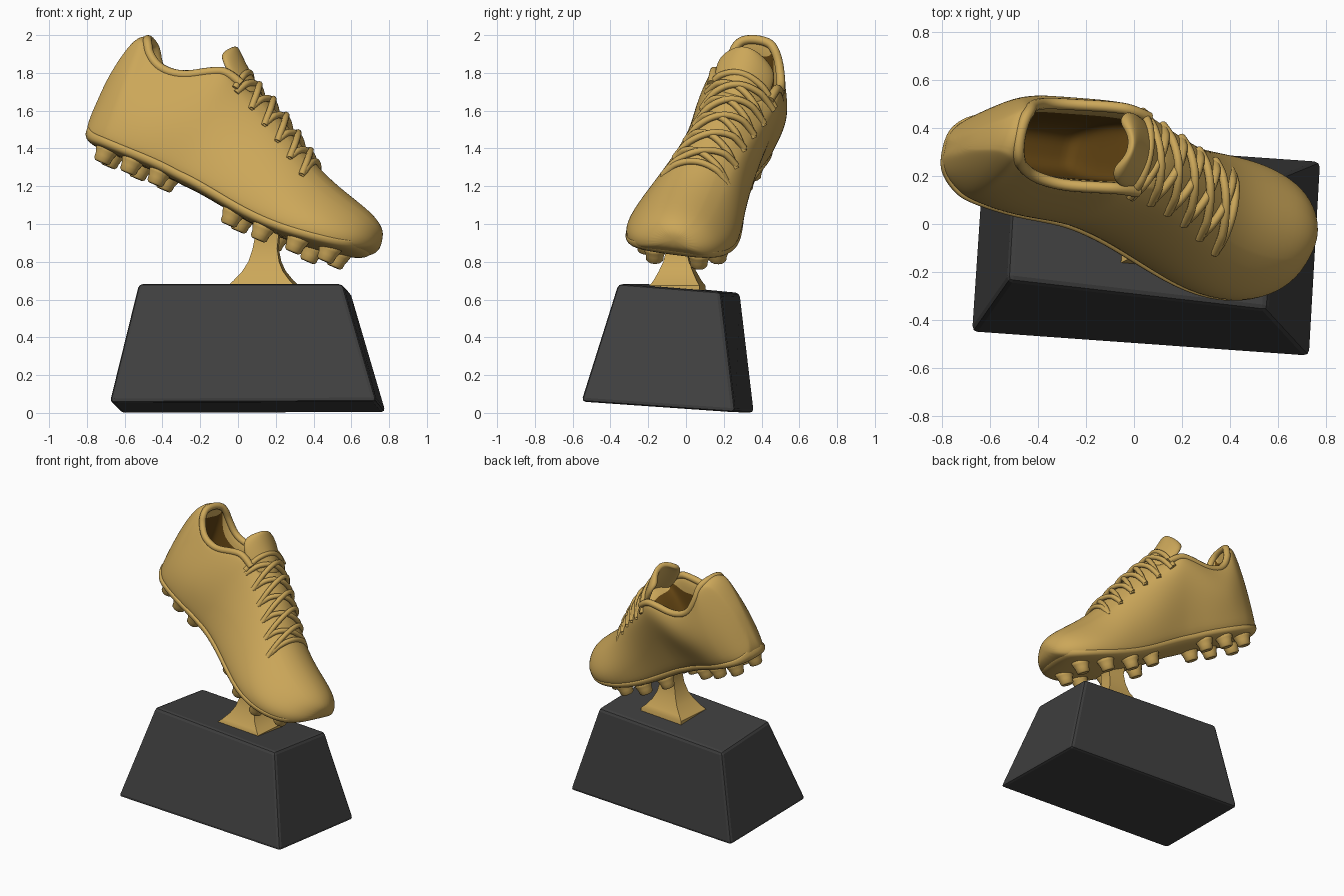
import bpy, bmesh, math
from mathutils import Vector, Matrix

if "Cube" in bpy.data.objects:
    bpy.data.objects.remove(bpy.data.objects["Cube"])


def material(name, rgb):
    m = bpy.data.materials.new(name)
    m.diffuse_color = (*rgb, 1)
    m.use_nodes = True
    m.node_tree.nodes["Principled BSDF"].inputs["Base Color"].default_value = m.diffuse_color
    return m


GOLD = material("gold", (0.60, 0.385, 0.1))
BROWN = material("dark brown lining", (0.12, 0.056, 0.006))
BLACK = material("black stone", (0.05, 0.05, 0.05))

# Boot frame: s = heel to toe, w = sideways, h = up from the sole
ROT = (Matrix.Rotation(math.radians(-15), 3, 'Z') @ Matrix.Rotation(math.radians(22), 3, 'Y')
       @ Matrix.Rotation(math.radians(-8), 3, 'X'))
ORIGIN = Vector((-0.77, 0.29, 1.42))


def L(s, w, h):
    return ORIGIN + ROT @ Vector((s, w, h))


def finish(name, bm, mat, subsurf=0, smooth=True):
    bmesh.ops.recalc_face_normals(bm, faces=bm.faces)
    me = bpy.data.meshes.new(name)
    bm.to_mesh(me)
    bm.free()
    ob = bpy.data.objects.new(name, me)
    bpy.context.collection.objects.link(ob)
    me.materials.append(mat)
    for p in me.polygons:
        p.use_smooth = smooth
    if subsurf:
        mod = ob.modifiers.new("smooth", 'SUBSURF')
        mod.levels = mod.render_levels = subsurf
    return ob


def loft(rings, closed=True, caps=True, paint=None):
    bm = bmesh.new()
    vs = [[bm.verts.new(p) for p in r] for r in rings]
    n = len(rings[0])
    for k in range(len(vs) - 1):
        a, b = vs[k], vs[k + 1]
        for i in range(n if closed else n - 1):
            j = (i + 1) % n
            f = bm.faces.new((a[i], a[j], b[j], b[i]))
            if paint and paint(k, i):
                f.material_index = 1
    if caps:
        bm.faces.new(vs[0])
        bm.faces.new(vs[-1])
    return bm


def tube(name, pts, radius):
    cu = bpy.data.curves.new(name, 'CURVE')
    cu.dimensions = '3D'
    cu.bevel_depth, cu.bevel_resolution, cu.resolution_u = radius, 3, 5
    cu.use_fill_caps = True
    sp = cu.splines.new('NURBS')
    sp.points.add(len(pts) - 1)
    for p, q in zip(sp.points, pts):
        p.co = (*q, 1)
    sp.order_u, sp.use_endpoint_u = 3, True
    ob = bpy.data.objects.new(name, cu)
    bpy.context.collection.objects.link(ob)
    cu.materials.append(GOLD)
    return ob


# Boot stations: s, sole height, near edge, far edge, top centre, top half width, rim height, crest height
ST = [
    (-.07, .14, -.015, .035, .02, .025, .31, .34),
    (-.056, .06, -.045, .06, .035, .045, .43, .46),
    (-.028, .02, -.085, .105, .055, .06, .57, .60),
    (.015, .01, -.12, .145, .07, .09, .62, .65),
    (.06, .01, -.147, .17, .08, .12, .59, .64),
    (.10, .01, -.16, .185, .085, .14, .555, .75),
    (.19, .01, -.17, .20, .09, .175, .505, .75),
    (.32, .012, -.175, .195, .10, .19, .515, .75),
    (.45, .01, -.165, .185, .12, .19, .60, .80),
    (.53, 0, -.16, .185, .13, .185, .635, .80),
    (.60, 0, -.16, .185, .13, .175, .58, .68),
    (.76, -.02, -.18, .20, .115, .155, .50, .60),
    (.96, -.05, -.23, .235, .07, .15, .395, .475),
    (1.18, -.055, -.285, .275, .02, .17, .27, .345),
    (1.38, -.03, -.28, .28, .01, .18, .215, .285),
    (1.53, 0, -.215, .235, .02, .155, .19, .245),
    (1.605, .04, -.135, .175, .025, .105, .165, .205),
    (1.64, .085, -.05, .115, .035, .05, .14, .16),
]


def is_open(s):
    return .08 < s < .55


def far_drop(s):
    """The collar is lower on the inner side of the foot."""
    return .055 * max(0, min(1, (s - .06) / .13, (.9 - s) / .25))


def station(s):
    for a, b in zip(ST, ST[1:]):
        if a[0] <= s <= b[0]:
            t = (s - a[0]) / (b[0] - a[0])
            return [x + (y - x) * t for x, y in zip(a, b)]


US = [-1, -.85, -.72, -.65, -.4, 0, .4, .65, .72, .85, 1]
DIP = [0, 0, .15, .7, 1, 1, 1, .7, .15, 0, 0]


def side(row, sign):
    s, hs, cl, cr, wt, rw, hr, ht = row
    w0 = cl if sign < 0 else cr
    # the inner side of the foot bulges more behind the ball
    inner = sign > 0 and s < .9
    bulge, rise = (.24, .42) if inner else (.13, .32)
    drop = far_drop(s) if sign > 0 else 0
    pts = [Vector((w0, hs)), Vector((w0 + sign * bulge * (cr - cl), hs + rise * (hr - hs))),
           Vector((wt + sign * 1.35 * rw, hr - drop - .7 * (ht - hr))), Vector((wt + sign * rw, hr - drop))]
    out = []
    for t in (0, .15, .35, .55, .75, .9):
        k = 1 - t
        out.append(pts[0] * k**3 + pts[1] * 3 * k * k * t + pts[2] * 3 * k * t * t + pts[3] * t**3)
    return out


def section(row):
    s, hs, cl, cr, wt, rw, hr, ht = row
    ring = [(p.x, p.y) for p in side(row, -1)]
    for u, d in zip(US, DIP):
        rim = hr - far_drop(s) * (1 + u) / 2
        h = rim + (hs + .1 - rim) * d if is_open(s) else rim + (ht - hr) * (1 - u * u)
        ring.append((wt + u * rw, h))
    ring += [(p.x, p.y) for p in reversed(side(row, 1))]
    ring += [(cr + (cl - cr) * k, hs) for k in (.25, .5, .75)]
    return [L(s, w, h) for w, h in ring]


# Boot upper with the hollow collar, lined in brown
upper = finish("boot_upper", loft([section(r) for r in ST], paint=lambda k, i: 4 <= k <= 9 and 8 <= i <= 13), GOLD, 2)
upper.data.materials.append(BROWN)

# Outsole slab
rings = []
for s, hs, cl, cr, *_ in ST[1:-1]:
    hs = min(hs, .045)
    e = .008 + .025 * (cr - cl)
    rings.append([L(s, w, h) for w, h in (
        (cl - e * .6, hs + .05), (cl - e, hs + .035), (cl - e * .8, hs + .005), (cl + .03, hs - .015),
        (cr - .03, hs - .015), (cr + e * .8, hs + .005), (cr + e, hs + .035), (cr + e * .6, hs + .05))])
finish("outsole", loft(rings), GOLD, 2)

# Padded collar rim
collar = [r for r in ST if is_open(r[0])]
near = [L(r[0], r[4] - .92 * r[5], r[6]) for r in reversed(collar)]
far = [L(r[0], r[4] + .92 * r[5], r[6] - far_drop(r[0])) for r in collar]
heel = [L(.07, -.03, .6), L(.045, .005, .625), L(.035, .075, .632), L(.045, .145, .625), L(.07, .18, .6)]
front_near, front_far = L(.62, -.03, .60), L(.62, .29, .55)
tube("collar_rim", [front_near] + near + heel + far + [front_far], .024)

# Tongue
rows = []
for s, h, half in ((.72, .58, .11), (.61, .66, .15), (.54, .715, .16), (.495, .757, .145), (.475, .77, .10)):
    rows.append([L(s - .03 * u * u, .125 + u * half, h - .09 * u * u - .02 * u) for u in (-1, -.6, -.2, .2, .6, 1)])
tongue = finish("tongue", loft(rows, closed=False, caps=False), GOLD)
mod = tongue.modifiers.new("thickness", 'SOLIDIFY')
mod.thickness, mod.offset = .04, 0
mod = tongue.modifiers.new("smooth", 'SUBSURF')
mod.levels = mod.render_levels = 2


# Laces
def on_top(s, u, lift):
    r = station(s)
    h = r[6] - far_drop(s) * (1 + u) / 2 + (r[7] - r[6]) * (1 - u * u)
    return L(s, r[4] + u * r[5], h + lift)


def lace(name, s0, s1, flip, lift):
    pts = []
    for i in range(9):
        t = i / 8
        u = (2 * t - 1) * 1.06 * flip
        pts.append(on_top(s0 + (s1 - s0) * t, u, lift - (.03 if i in (0, 8) else 0)))
    tube(name, pts, .018)


for i in range(5):
    a = .62 + .105 * i
    lace(f"lace_cross_a_{i}", a, a + .11, 1, .012)
    lace(f"lace_cross_b_{i}", a, a + .11, -1, .024)
lace("lace_top", .605, .605, 1, .026)
lace("lace_bottom", 1.15, 1.15, 1, .014)


# Studs
def stud(name, s, w):
    h0 = station(s)[1]
    rings = []
    for r, h in ((.066, .01), (.058, -.02), (.049, -.045), (.046, -.072), (.036, -.082)):
        rings.append([L(s + r * math.cos(k * math.pi / 8), w + r * math.sin(k * math.pi / 8), h0 + h)
                      for k in range(16)])
    ob = finish(name, loft(rings), GOLD)
    ob.data.polygons[-1].use_smooth = False


for i, (s, c, d) in enumerate(((.10, .015, .085), (.26, .015, .115), (.42, .015, .11), (.88, .01, .125),
                               (1.08, 0, .185), (1.28, 0, .195), (1.44, .01, .12))):
    stud(f"stud_near_{i}", s, c - d)
    stud(f"stud_far_{i}", s, c + d)

# Flared square stem
turn = Matrix.Rotation(math.radians(-5), 3, 'Z')
rings = []
for z, cx, hx, hy in ((.62, .135, .18, .135), (.675, .135, .178, .132), (.70, .135, .15, .115), (.75, .138, .108, .09),
                      (.80, .142, .082, .068), (.87, .147, .065, .052), (.94, .157, .062, .048), (1.0, .168, .078, .055),
                      (1.03, .172, .095, .06)):
    rings.append([Vector((cx, -.045, z)) + turn @ Vector((x * hx, y * hy, 0))
                  for x, y in ((-1, -1), (1, -1), (1, 1), (-1, 1))])
stem = finish("stem", loft(rings), GOLD, smooth=False)
bpy.context.view_layer.objects.active = stem
stem.select_set(True)
bpy.ops.object.shade_smooth_by_angle(angle=math.radians(35))

# Tapered plinth, slightly tilted
bottom = [(-.68, -.455, .055), (.735, -.555, .06), (.782, .262, .003), (-.625, .36, 0)]
top = [(-.525, -.235, .685), (.555, -.36, .683), (.595, .185, .64), (-.495, .285, .635)]
plinth = finish("plinth", loft([[Vector(p) for p in bottom], [Vector(p) for p in top]]), BLACK, smooth=False)
mod = plinth.modifiers.new("bevel", 'BEVEL')
mod.width, mod.segments = .022, 2
